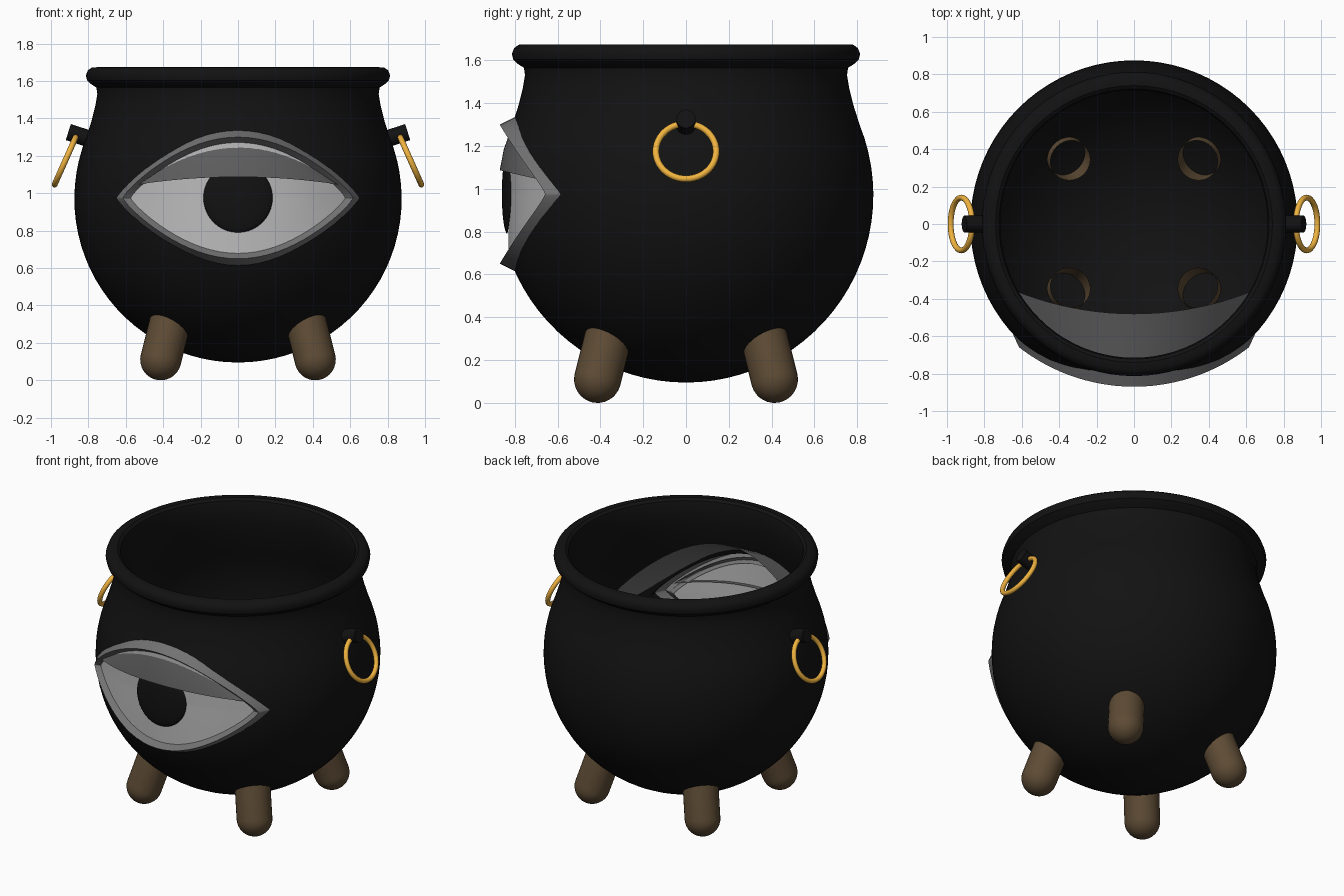
import bpy, bmesh
from math import sin, cos, pi, sqrt, atan2, radians
from mathutils import Matrix, Vector

if "Cube" in bpy.data.objects:
    bpy.data.objects.remove(bpy.data.objects["Cube"])

CZ = 0.975  # height of the eye and of the belly centre


def material(name, rgb):
    m = bpy.data.materials.new(name)
    m.diffuse_color = (*rgb, 1)
    m.use_nodes = True
    m.node_tree.nodes["Principled BSDF"].inputs["Base Color"].default_value = m.diffuse_color
    return m


BLACK = material("black iron", (0.006, 0.006, 0.006))
BROWN = material("brown wood", (0.11, 0.07, 0.035))
GOLD = material("gold", (0.87, 0.45, 0.05))
WHITE = material("eye white", (0.5, 0.5, 0.5))
RIM = material("eye rim grey", (0.17, 0.17, 0.17))
LID = material("eyelid grey", (0.11, 0.11, 0.11))


def sheet(name, rows, mat, closed=True, angle=35):
    """Skin a list of point rows; closed rows wrap round."""
    bm = bmesh.new()
    vs = [[bm.verts.new(p) for p in r] for r in rows]
    n = len(rows[0])
    for a, b in zip(vs, vs[1:]):
        for i in range(n if closed else n - 1):
            j = (i + 1) % n
            bm.faces.new((a[i], a[j], b[j], b[i]))
    bmesh.ops.remove_doubles(bm, verts=bm.verts, dist=1e-5)
    bmesh.ops.recalc_face_normals(bm, faces=bm.faces)
    me = bpy.data.meshes.new(name)
    bm.to_mesh(me)
    bm.free()
    ob = bpy.data.objects.new(name, me)
    bpy.context.collection.objects.link(ob)
    me.materials.append(mat)
    smooth(ob, angle)
    return ob


def smooth(ob, angle=35):
    bpy.ops.object.select_all(action='DESELECT')
    ob.select_set(True)
    bpy.context.view_layer.objects.active = ob
    bpy.ops.object.shade_smooth_by_angle(angle=radians(angle))


def lathe(name, profile, mat, seg=64):
    rows = [[(r * cos(2 * pi * i / seg), r * sin(2 * pi * i / seg), z)
             for i in range(seg)] for r, z in profile]
    return sheet(name, rows, mat)


def almond(u):
    return max(cos(pi / 2 * min(abs(u), 1)), 0) ** 0.8


def sag(x, R):
    return R - sqrt(R * R - x * x)


def eye_loop(a, b, y0, R, n=72):
    """Almond outline of half-width a and half-height b, bent round the pot."""
    pts = []
    for i in range(n):
        t = 2 * pi * i / n
        x = a * cos(t)
        z = b * almond(cos(t)) * (1 if sin(t) >= 0 else -1)
        pts.append((x, y0 + sag(x, R), CZ + z))
    return pts


# Pot: spherical belly, neck and rolled rim, with a thin wall
def belly(r, top, n=26):
    end = atan2(top - 0.97, sqrt(r * r - (top - 0.97) ** 2))
    return [(r * cos(a), 0.97 + r * sin(a))
            for a in [-pi / 2 + (end + pi / 2) * i / n for i in range(n + 1)]]


outer = belly(0.875, 1.3)
outer[0] = (0, outer[0][1])
inner = belly(0.845, 1.28)
inner[0] = (0, inner[0][1])
rim = [(0.782, 1.39), (0.762, 1.47), (0.752, 1.53), (0.757, 1.565), (0.785, 1.583),
       (0.807, 1.603), (0.813, 1.63), (0.803, 1.657), (0.78, 1.673), (0.74, 1.674),
       (0.722, 1.66), (0.715, 1.63), (0.715, 1.55), (0.73, 1.47), (0.752, 1.38)]
pot = lathe("pot", outer + rim + inner[::-1], BLACK, 80)

# Almond hole through the front wall
loop = lambda s, y: [(x * s, y, CZ + (z - CZ) * s) for x, _, z in eye_loop(0.645, 0.35, 0, 2)]
cutter = sheet("eye_hole_cutter", [loop(0, -0.3), loop(1, -0.3), loop(1, -1.2), loop(0, -1.2)], BLACK)
cutter.hide_render = True
mod = pot.modifiers.new("hole", 'BOOLEAN')
mod.operation, mod.solver, mod.object = 'DIFFERENCE', 'EXACT', cutter
bpy.context.view_layer.objects.active = pot
bpy.ops.object.modifier_apply(modifier="hole")
bpy.data.objects.remove(cutter)
smooth(pot)

# Eye rim: flared sleeve reaching inside, front ridge, inner slope
sheet("eye_rim", [eye_loop(0.80, 0.53, -0.48, 1.7), eye_loop(0.67, 0.365, -0.79, 1.02),
                  eye_loop(0.615, 0.325, -0.87, 1.0), eye_loop(0.54, 0.275, -0.80, 1.0)],
      RIM, angle=30)

# Eyeball: bent almond sheet
sheet("eyeball", [eye_loop(0.575 * s, 0.30 * s, -0.83, 1.0)
                  for s in (1, 0.8, 0.6, 0.4, 0.2, 0)], WHITE)

# Pupil: slightly domed disc on the eyeball
rows = []
for k in range(9):
    a = pi / 2 * k / 8
    r = 0.185 * cos(a) if k < 8 else 0
    rows.append([(r * cos(t), -0.83 + sag(r * cos(t), 1.0) - 0.004 - 0.026 * sin(a), CZ + r * sin(t))
                 for t in [2 * pi * i / 40 for i in range(40)]])
sheet("pupil", rows, BLACK, angle=80)

# Eyelid: from the upper almond edge down to a lower lip
top, front, back = [], [], []
for i in range(41):
    x = 0.54 * (i / 20 - 1)
    low = 1.087 - 0.14 * x * x
    top.append((x, -0.815 + sag(x, 1.0), max(CZ + 0.31 * almond(x / 0.6), low)))
    front.append((x, -0.87 + sag(x, 0.92), low))
    back.append((x, -0.80 + sag(x, 1.0), low))
mid = [tuple((Vector(a) + Vector(b)) / 2 + Vector((0, -0.008, 0))) for a, b in zip(top, front)]
sheet("eyelid", [top, mid, front, back], LID, closed=False)

# Legs: round-ended tubes leaning outwards, open at the top inside the pot
prof = [(0.11 * sin(pi / 2 * i / 8), -0.11 * cos(pi / 2 * i / 8)) for i in range(9)] + [(0.11, 0.31)]
for sx, sx_name in ((-1, "left"), (1, "right")):
    for sy, sy_name in ((-1, "front"), (1, "back")):
        leg = lathe(f"{sy_name}_{sx_name}_leg", prof, BROWN, 32)
        axis = Vector((-0.25 * sx, -0.25 * sy, 1))
        leg.matrix_world = (Matrix.Translation((0.413 * sx, 0.413 * sy, 0.11))
                            @ axis.to_track_quat('Z', 'Y').to_matrix().to_4x4())

# Side handles: lug and hanging ring
for s, side in ((-1, "left"), (1, "right")):
    bpy.ops.mesh.primitive_cylinder_add(vertices=32, radius=0.045, depth=0.11,
                                        location=(0.855 * s, 0, 1.31),
                                        rotation=(0, s * radians(72), 0))
    lug = bpy.context.object
    lug.name = side + "_handle_lug"
    lug.data.materials.append(BLACK)
    smooth(lug)
    bpy.ops.mesh.primitive_torus_add(major_radius=0.141, minor_radius=0.0155,
                                     major_segments=48, minor_segments=12,
                                     location=(0.923 * s, 0, 1.175),
                                     rotation=(0, s * radians(66), 0))
    ring = bpy.context.object
    ring.name = side + "_handle_ring"
    ring.data.materials.append(GOLD)
    smooth(ring, 60)
